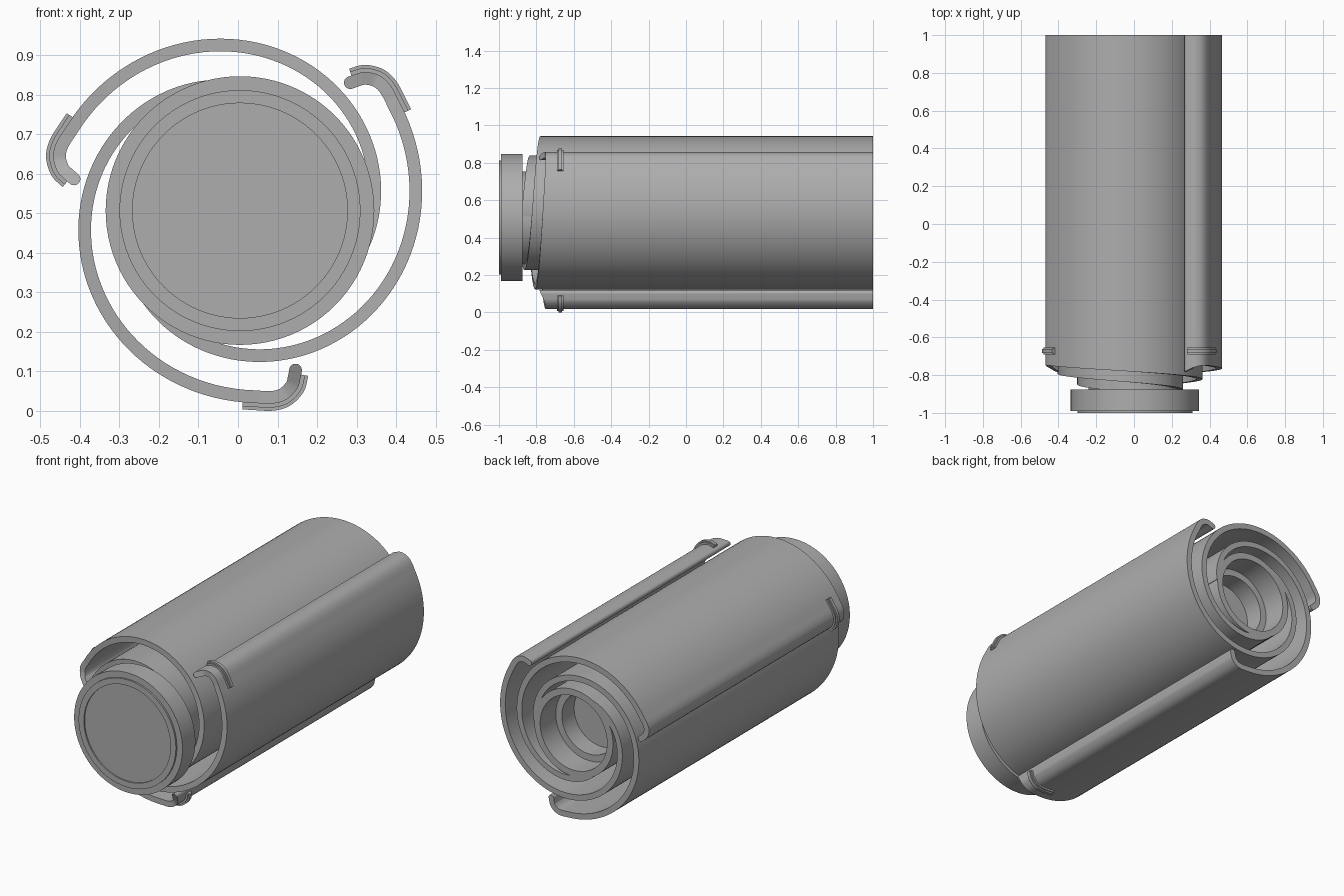
import bpy, bmesh, math
from mathutils import Vector, Matrix

cube = bpy.data.objects.get("Cube")
if cube:
    bpy.data.objects.remove(cube, do_unlink=True)

CENTRE = Vector((0.005, 0, 0.507))   # axis of the whole assembly
HALF = 0.016                         # half the vane wall thickness

metal = bpy.data.materials.new("plain_grey")
metal.use_nodes = True
grey = (0.42, 0.42, 0.42, 1)
metal.diffuse_color = grey
metal.node_tree.nodes["Principled BSDF"].inputs["Base Color"].default_value = grey


def finish(name, bm, turn=0.0):
    bmesh.ops.recalc_face_normals(bm, faces=bm.faces)
    bm.transform(Matrix.Translation(CENTRE) @ Matrix.Rotation(turn, 4, 'Y'))
    mesh = bpy.data.meshes.new(name)
    bm.to_mesh(mesh)
    bm.free()
    mesh.materials.append(metal)
    ob = bpy.data.objects.new(name, mesh)
    bpy.context.collection.objects.link(ob)
    bpy.ops.object.select_all(action='DESELECT')
    ob.select_set(True)
    bpy.context.view_layer.objects.active = ob
    bpy.ops.object.shade_smooth_by_angle(angle=math.radians(30))
    return ob


def lathe(name, profile, steps=96):
    """Spin a (radius, y) profile around the long axis."""
    bm = bmesh.new()
    verts = [bm.verts.new((r, y, 0)) for r, y in profile]
    edges = [bm.edges.new(pair) for pair in zip(verts, verts[1:])]
    bmesh.ops.spin(bm, geom=verts + edges, cent=(0, 0, 0), axis=(0, 1, 0),
                   angle=math.tau, steps=steps)
    bmesh.ops.remove_doubles(bm, verts=bm.verts, dist=1e-5)
    return finish(name, bm)


def strip(name, path, inner, outer, front, back, turn):
    """Wall following a path in x-z; offsets and ends are functions of (i, point)."""
    bm = bmesh.new()
    rows = []
    for i, p in enumerate(path):
        t = (path[min(i + 1, len(path) - 1)] - path[max(i - 1, 0)]).normalized()
        n = Vector((t.y, -t.x))      # points away from the axis
        row = []
        for off, end in ((outer, front), (outer, back), (inner, back), (inner, front)):
            q = p + n * off(i, p)
            row.append(bm.verts.new((q.x, end(i, p), q.y)))
        rows.append(row)
    for a, b in zip(rows, rows[1:]):
        for k in range(4):
            m = (k + 1) % 4
            bm.faces.new((a[k], a[m], b[m], b[k]))
    bm.faces.new(rows[0])
    bm.faces.new(rows[-1][::-1])
    return finish(name, bm, turn)


def smooth_curve(points, n=6):
    """Catmull-Rom curve through the points."""
    pts = [points[0] * 2 - points[1]] + points + [points[-1] * 2 - points[-2]]
    out = []
    for a, b, c, d in zip(pts, pts[1:], pts[2:], pts[3:]):
        for k in range(n):
            t = k / n
            out.append(0.5 * (2 * b + (c - a) * t + (2 * a - 5 * b + 4 * c - d) * t * t
                              + (3 * b - a - 3 * c + d) * t ** 3))
    return out + [points[-1]]


# Vane path: spiral growing out of the core, ending in an inward hook
def spiral(deg):
    r = 0.422 + 0.05 * math.radians(deg - 96.6)
    a = math.radians(deg)
    return Vector((r * math.cos(a), r * math.sin(a)))


main = [spiral(-118 + 272 * k / 90) for k in range(91)]
hook = smooth_curve([main[-1]] + [Vector(p) for p in (
    (-0.449, 0.168), (-0.457, 0.138), (-0.449, 0.108), (-0.434, 0.092), (-0.42, 0.08))])
path = main + hook[1:]

# Rounded tip: extra points with shrinking width
tip_dir = (path[-1] - path[-2]).normalized()
body_count = len(path)
widths = [HALF] * body_count
for k in range(1, 7):
    a = math.radians(14.5 * k)
    path.append(path[body_count - 1] + tip_dir * HALF * math.sin(a))
    widths.append(HALF * math.cos(a))


def vane_front(i, p):
    return -0.75 - 0.55 * (0.475 - min(p.length, 0.475))


for number, turn in enumerate((0, math.tau / 3, 2 * math.tau / 3), 1):
    strip(f"spiral_vane_{number}", path,
          lambda i, p: -widths[i], lambda i, p: widths[i],
          vane_front, lambda i, p: 1.0, turn)
    # Small ribbed clip wrapped around the hook
    clip = main[-2:] + hook[1:-3]
    for part, y0, y1, height in (("clip_base", -0.69, -0.655, 0.026),
                                 ("clip_ridge", -0.682, -0.663, 0.034)):
        strip(f"{part}_{number}", clip,
              lambda i, p: 0.01, lambda i, p, h=height: h,
              lambda i, p, y=y0: y, lambda i, p, y=y1: y, turn)

# Core tube with stepped bore at the back
lathe("core_tube", [(0, -0.876), (0.247, -0.876), (0.247, 1), (0.21, 1), (0.21, 0.86),
                    (0.172, 0.86), (0.172, 0.75), (0, 0.75)])

# Front cap with raised rim band and a plain sunken panel
lathe("front_cap", [(0, -0.875), (0.34, -0.875), (0.34, -0.99), (0.305, -0.99),
                    (0.305, -1), (0.272, -1), (0.272, -0.992), (0, -0.992)])
